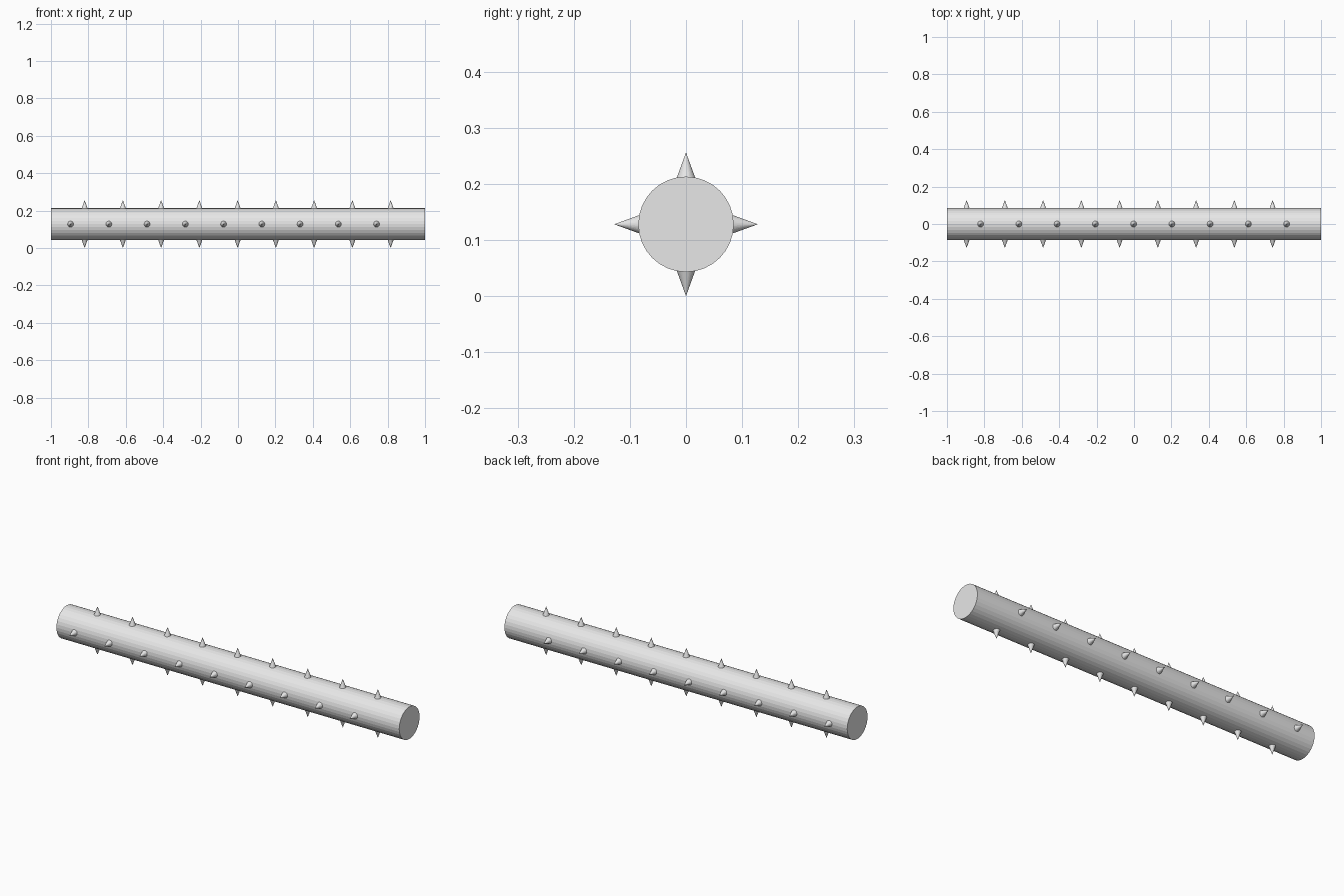
import bpy
import math
from mathutils import Vector

cube = bpy.data.objects.get("Cube")
if cube:
    bpy.data.objects.remove(cube, do_unlink=True)

RADIUS, TIP, CENTER_Z = 0.085, 0.128, 0.128
SPIKE_BASE, SPIKE_RADIUS = 0.08, 0.0175
COUNT, STEP = 9, 0.2045

# Single grey metal
metal = bpy.data.materials.new("grey_metal")
metal.use_nodes = True
grey = (0.8, 0.8, 0.8, 1)
metal.diffuse_color = grey
metal.node_tree.nodes["Principled BSDF"].inputs["Base Color"].default_value = grey

# Round bar along x
bpy.ops.mesh.primitive_cylinder_add(vertices=32, radius=RADIUS, depth=2,
                                    location=(0, 0, CENTER_Z),
                                    rotation=(0, math.pi / 2, 0))
bar = bpy.context.object
bar.name = "bar"
bar.data.materials.append(metal)

# One shared cone mesh, its base sunk slightly into the bar
bpy.ops.mesh.primitive_cone_add(vertices=32, radius1=SPIKE_RADIUS, radius2=0,
                                depth=TIP - SPIKE_BASE)
master = bpy.context.object
spike_mesh = master.data
spike_mesh.name = "spike"
spike_mesh.materials.append(metal)
bpy.data.objects.remove(master)


def spike_row(name, direction, start):
    """Place a row of spikes along the bar, pointing outwards."""
    out = Vector(direction)
    for i in range(COUNT):
        spike = bpy.data.objects.new(f"{name}_spike_{i + 1}", spike_mesh)
        spike.location = (Vector((start + i * STEP, 0, CENTER_Z))
                          + out * (TIP + SPIKE_BASE) / 2)
        spike.rotation_euler = out.to_track_quat("Z", "Y").to_euler()
        bpy.context.collection.objects.link(spike)


# Vertical rows are staggered against the horizontal ones
spike_row("top", (0, 0, 1), -0.82)
spike_row("bottom", (0, 0, -1), -0.82)
spike_row("front", (0, -1, 0), -0.895)
spike_row("back", (0, 1, 0), -0.895)
